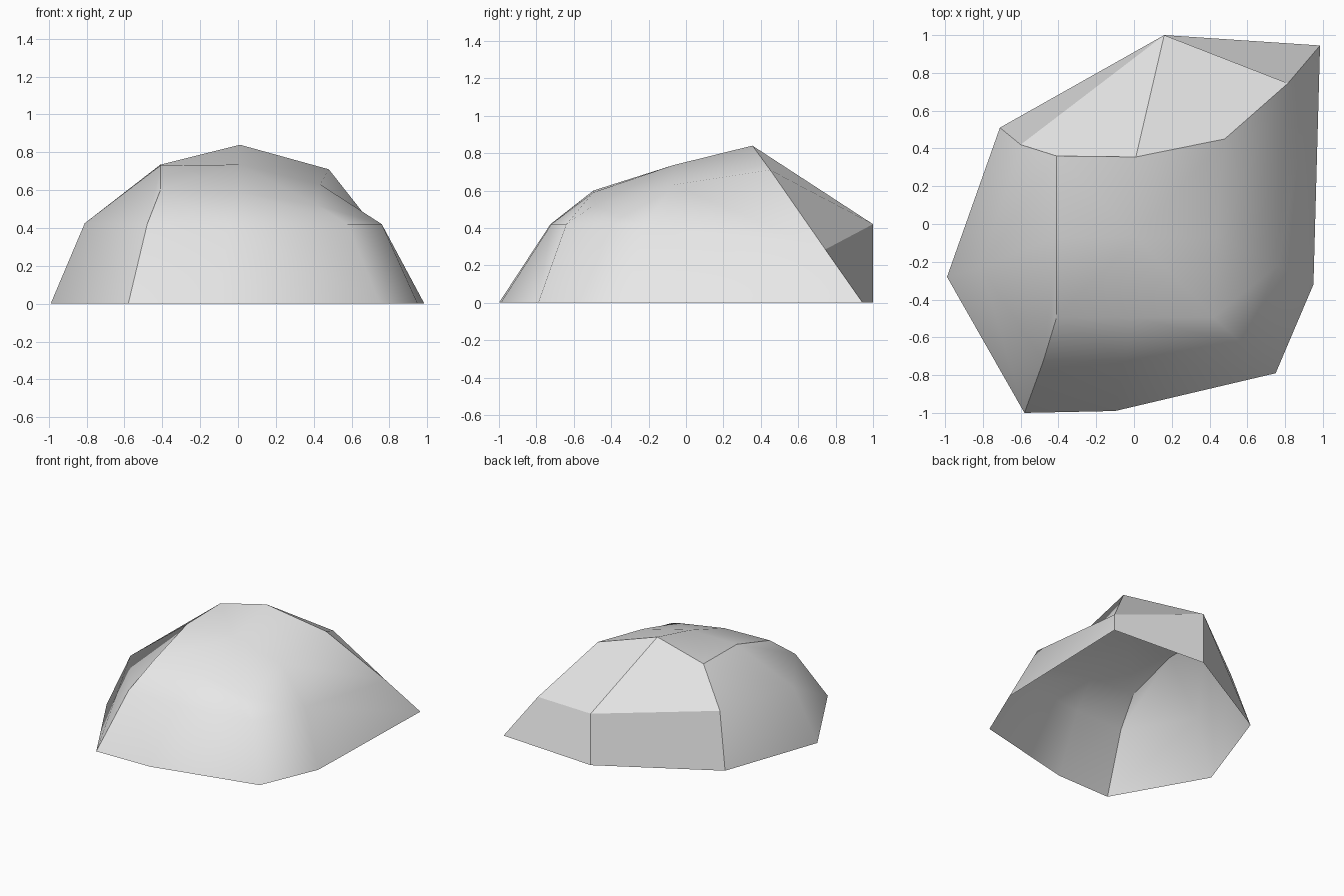
import bpy, bmesh

if "Cube" in bpy.data.objects:
    bpy.data.objects.remove(bpy.data.objects["Cube"])

# Hollow faceted rock: three rings of eight points, open underneath.
# Order: back-left, left, front-left, front, front-right, right, back-right, back
BASE = [(-.71, .51, 0), (-.99, -.28, 0), (-.58, -1, 0), (-.10, -.99, 0),
        (.75, -.79, 0), (.95, -.32, 0), (.985, .945, 0), (.16, 1, 0)]
MID = [(-.60, .42, .425), (-.81, -.23, .425), (-.48, -.725, .42), (-.05, -.72, .42),
       (.58, -.64, .42), (.76, -.22, .42), (.815, .745, .285), (.16, 1, .42)]
TOP = [(-.41, .36, .735), (-.41, -.07, .73), (-.41, -.495, .60), (0, -.495, .59),
       (.42, -.495, .52), (.435, -.07, .63), (.48, .45, .71), (.01, .355, .84)]
CROWN = (.01, -.07, .735)

bm = bmesh.new()
rings = [[bm.verts.new(p) for p in ring] for ring in (BASE, MID, TOP)]
base, mid, top = rings
crown = bm.verts.new(CROWN)

# Sloping sides
for lower, upper in zip(rings, rings[1:]):
    for i in range(8):
        j = (i + 1) % 8
        bm.faces.new((lower[j], lower[i], upper[i], upper[j]))

# Cap: one quad per corner around the crown
for i in range(0, 8, 2):
    bm.faces.new((crown, top[i - 1], top[i], top[i + 1]))

bmesh.ops.recalc_face_normals(bm, faces=bm.faces)
if sum(f.normal.z for f in bm.faces) < 0:
    bmesh.ops.reverse_faces(bm, faces=bm.faces)
for f in bm.faces:
    f.smooth = True

# Hard creases: left ridge and the broken back
creases = [(top[0], top[1]), (top[1], top[2]), (top[6], top[7]), (top[7], top[0]),
           (mid[6], mid[7]), (mid[7], mid[0])]
for i in (0, 2, 6, 7):
    creases += [(base[i], mid[i]), (mid[i], top[i])]
for a, b in creases:
    bm.edges.get((a, b)).smooth = False

mesh = bpy.data.meshes.new("rock")
bm.to_mesh(mesh)
bm.free()
rock = bpy.data.objects.new("rock", mesh)
bpy.context.collection.objects.link(rock)

# Stone colour
stone = bpy.data.materials.new("pale grey stone")
stone.diffuse_color = (.8, .8, .8, 1)
stone.use_nodes = True
stone.node_tree.nodes["Principled BSDF"].inputs["Base Color"].default_value = stone.diffuse_color
mesh.materials.append(stone)
